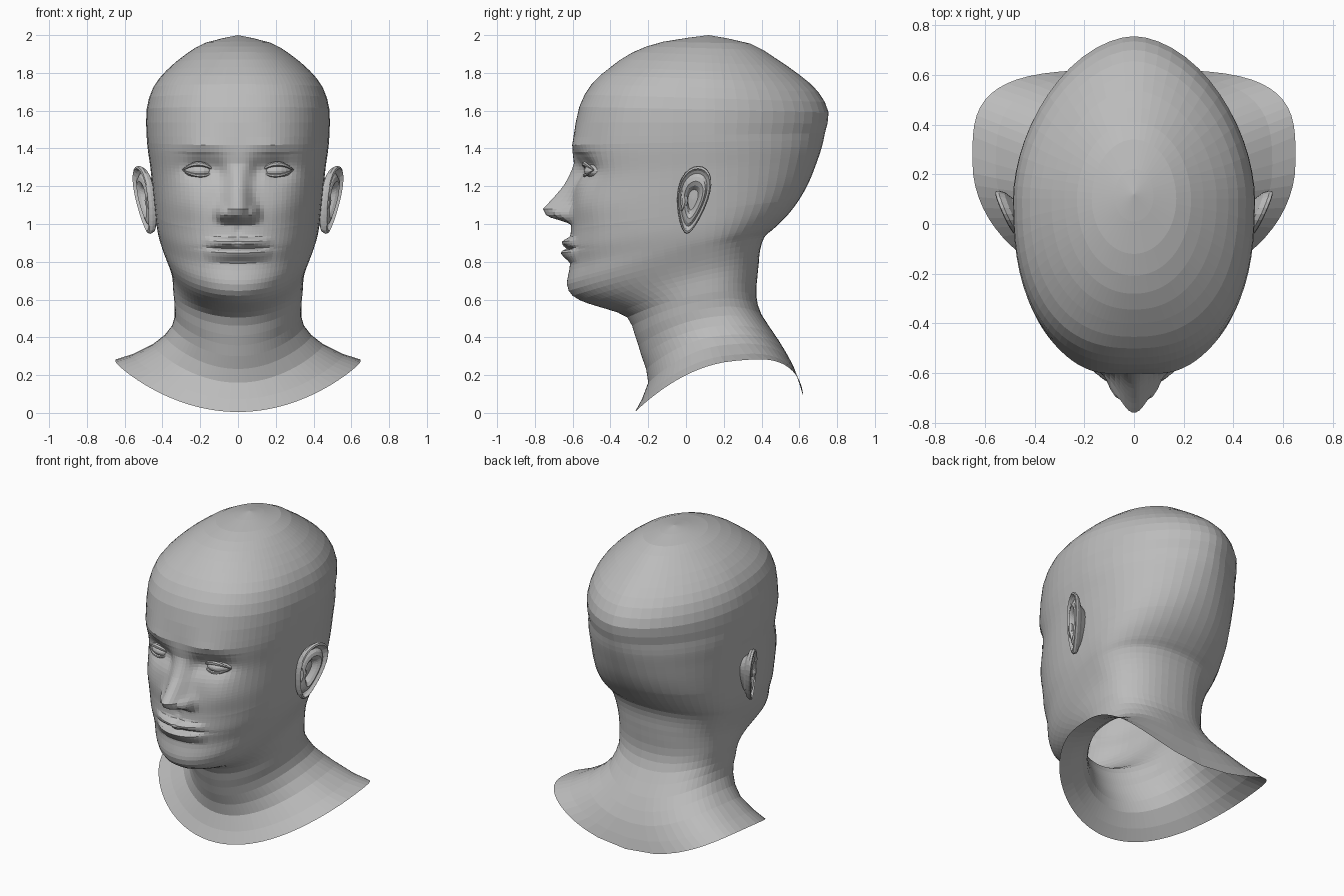
import bpy, bmesh, math
from math import sin, cos, pi, exp
from mathutils import Vector

if "Cube" in bpy.data.objects:
    bpy.data.objects.remove(bpy.data.objects["Cube"])

clay = bpy.data.materials.new("clay grey")
clay.use_nodes = True
GREY = (0.5, 0.5, 0.5, 1)
clay.diffuse_color = GREY
clay.node_tree.nodes["Principled BSDF"].inputs["Base Color"].default_value = GREY


def make_object(name, bm):
    bmesh.ops.remove_doubles(bm, verts=bm.verts, dist=0.0004)
    mesh = bpy.data.meshes.new(name)
    bm.to_mesh(mesh)
    bm.free()
    mesh.materials.append(clay)
    obj = bpy.data.objects.new(name, mesh)
    bpy.context.collection.objects.link(obj)
    return obj


def loft(bm, rings):
    """Bridge closed rings of equal length with quads."""
    rows = [[bm.verts.new(p) for p in ring] for ring in rings]
    n = len(rows[0])
    for low, high in zip(rows, rows[1:]):
        for j in range(n):
            k = (j + 1) % n
            bm.faces.new((low[j], low[k], high[k], high[j]))
    return rows


def spline(keys, t):
    """Smooth curve through equally spaced keys."""
    i = min(int(t), len(keys) - 2)
    f = t - i
    at = lambda k: keys[max(0, min(k, len(keys) - 1))]
    return [b + f * (c - a) / 2 + f * f * (a - 2.5 * b + 2 * c - d / 2)
            + f ** 3 * (1.5 * (b - c) + (d - a) / 2)
            for a, b, c, d in zip(at(i - 1), at(i), at(i + 1), at(i + 2))]


def linear(points, v):
    """Piecewise linear lookup."""
    if v <= points[0][0]:
        return points[0][1]
    for (a, p), (b, q) in zip(points, points[1:]):
        if v <= b:
            return p + (q - p) * (v - a) / (b - a)
    return points[-1][1]


def bump(v, centre, width):
    return exp(-((v - centre) / width) ** 2)


# Tilted sections, collar to crown: front y, front z, back y, back z, half width
SECTIONS = [
    (-.27, .005, .62, .09, .65), (-.2, .16, .57, .24, .45), (-.235, .3, .49, .385, .35),
    (-.27, .41, .4, .52, .335), (-.31, .505, .372, .62, .342), (-.42, .55, .378, .72, .346),
    (-.52, .58, .385, .79, .354), (-.6, .62, .392, .86, .372), (-.63, .68, .415, .93, .395),
    (-.615, .78, .47, .98, .415), (-.62, .87, .54, 1.05, .43), (-.61, .97, .6, 1.13, .44),
    (-.61, 1.08, .65, 1.22, .45), (-.59, 1.25, .69, 1.32, .463), (-.6, 1.38, .72, 1.41, .478),
    (-.595, 1.46, .735, 1.48, .484), (-.565, 1.62, .755, 1.59, .484), (-.5, 1.74, .7, 1.7, .45),
    (-.4, 1.83, .6, 1.79, .38), (-.28, 1.91, .47, 1.88, .28), (-.12, 1.965, .34, 1.955, .17),
    (.12, 2, .12, 2, 0)]
FRONT_ROUND = [(0, 1), (8, .95), (11, .82), (17, .82), (20, 1)]
BACK_ROUND = [(0, .57), (2, .85), (11, .92), (15, 1.12), (18, 1.1), (20, 1)]
MID_Y = [(0, .25), (3, .1), (20, .1), (21, .12)]
NOSE_HEIGHT = [(1, 0), (1.02, .06), (1.04, .125), (1.08, .148), (1.13, .105), (1.2, .055), (1.32, 0)]
NOSE_WIDTH = [(1.02, .075), (1.08, .075), (1.16, .06), (1.3, .05)]


def face_relief(x, z):
    """Forward offset that models nose, brows, sockets, lips and chin."""
    x = abs(x)
    nose = linear(NOSE_HEIGHT, z) * exp(-(x / linear(NOSE_WIDTH, z)) ** 2.4)
    wings = .045 * bump(x, .085, .026) * bump(z, 1.055, .035)
    brow = .018 * bump(x, .19, .12) * linear([(1.37, 0), (1.4, 1), (1.5, 0)], z)
    socket = -.055 * bump(x, .2, .1) * bump(z, 1.295, .065)
    inner = -.02 * bump(x, .1, .035) * bump(z, 1.28, .06)
    cheek = .012 * bump(x, .27, .09) * bump(z, 1.12, .09)
    span = max(0, 1 - (x / .18) ** 2)
    dip = .01 * bump(x, 0, .025)
    upper = .04 * span * linear([(.872, 0), (.89, .8), (.912, 1), (.935, 0)], z + dip)
    lower = .046 * span * linear([(.795, 0), (.83, .75), (.85, 1), (.866, .6), (.872, 0)], z)
    crease = -.012 * bump(z, .872, .01) * bump(x, 0, .16)
    philtrum = -.008 * bump(x, 0, .02) * bump(z, .965, .025)
    return nose + wings + brow + socket + inner + cheek + upper + lower + crease + philtrum


def head_ring(t, half=40):
    yf, zf, yb, zb, w = spline(SECTIONS, t)
    mid = linear(MID_Y, t)
    lift = .22 * exp(-t / 3) if t < 20 else 0
    right = []
    for j in range(half + 1):
        a = pi * (j / half) ** 1.6
        front = a < pi / 2
        e = linear(FRONT_ROUND if front else BACK_ROUND, t)
        s, c = abs(sin(a)) ** e if 0 < j < half else 0, abs(cos(a)) ** e
        x = w * s
        y = mid + c * ((yf if front else yb) - mid)
        z = zf + (zb - zf) * (y - yf) / max(yb - yf, .001) + lift * s * s
        if front and t > 7:
            y -= face_relief(x, z) * linear([(-.35, 1), (-.2, 0)], y)
        right.append((x, y, z))
    return right + [(-x, y, z) for x, y, z in right[-2:0:-1]]


# Head, neck and open collar in one skin, with finer rows across the face
levels = []
for i in range(len(SECTIONS) - 1):
    steps = 8 if 9 <= i <= 13 else 4 if i == 8 else 2
    levels += [i + k / steps for k in range(steps)]
levels.append(len(SECTIONS) - 1)
skin = bmesh.new()
loft(skin, [head_ring(t) for t in levels])
make_object("head_and_neck", skin)


def tube(name, points, radius, sides=6):
    """Tapered tube along a path of points."""
    bm = bmesh.new()
    rings = []
    for i, p in enumerate(points):
        along = (points[min(i + 1, len(points) - 1)] - points[max(i - 1, 0)]).normalized()
        u = along.cross(Vector((0, 1, 0))).normalized()
        v = along.cross(u)
        r = radius * (.25 + .75 * sin(pi * i / (len(points) - 1)))
        rings.append([p + r * (u * cos(b) + v * sin(b))
                      for b in (2 * pi * k / sides for k in range(sides))])
    rows = loft(bm, rings)
    bm.faces.new(rows[0][::-1])
    bm.faces.new(rows[-1])
    return make_object(name, bm)


# Ear cross-section from hollow to back root: radial scale, outward offset
EAR_SHELL = [(.02, -.012), (.3, -.015), (.42, .012), (.55, .024), (.68, .018), (.78, .004),
             (.86, .012), (.92, .026), (.98, .022), (1, .008), (.93, -.012), (.7, -.03), (.5, -.08)]


def ear_ring(side, scale, out, count=28):
    ring = []
    for k in range(count):
        a = 2 * pi * k / count
        dz = .18 * sin(a) * scale
        dy = (.082 + .03 * sin(a)) * cos(a) * scale
        y = .035 + .17 * dz + dy
        x = .484 + .42 * dy + .17 * dz + out
        ring.append((side * x, y, 1.128 + dz))
    return ring if side > 0 else ring[::-1]


for side, label in ((1, "left"), (-1, "right")):
    # Ear
    bm = bmesh.new()
    rows = loft(bm, [ear_ring(side, s, o) for s, o in EAR_SHELL])
    bm.faces.new(rows[0][::-1])
    bmesh.ops.recalc_face_normals(bm, faces=bm.faces)
    make_object(label + "_ear", bm)

    # Small flap in front of the ear hollow
    tube(label + "_ear_flap", [Vector((side * (.468 + .008 * sin(pi * k / 6)), -.025 + .02 * sin(pi * k / 6),
                                       1.07 + .018 * k)) for k in range(7)], .018)

    # Eyeball
    bm = bmesh.new()
    bmesh.ops.create_uvsphere(bm, u_segments=20, v_segments=14, radius=.085)
    for v in bm.verts:
        v.co = Vector((side * .205 + v.co.x, -.455 + v.co.y + side * .15 * v.co.x, 1.28 + .5 * v.co.z))
    make_object(label + "_eyeball", bm)

    # Lids follow an almond outline
    for lid, rise, thick in (("upper", .036, .013), ("lower", -.026, .009)):
        path = []
        for k in range(13):
            f = k / 6 - 1
            path.append(Vector((side * (.205 + .088 * f), -.538 + .012 * f + .038 * f * f,
                                1.282 + .004 * f + rise * (1 - f * f))))
        tube(label + "_" + lid + "_lid", path, thick)
